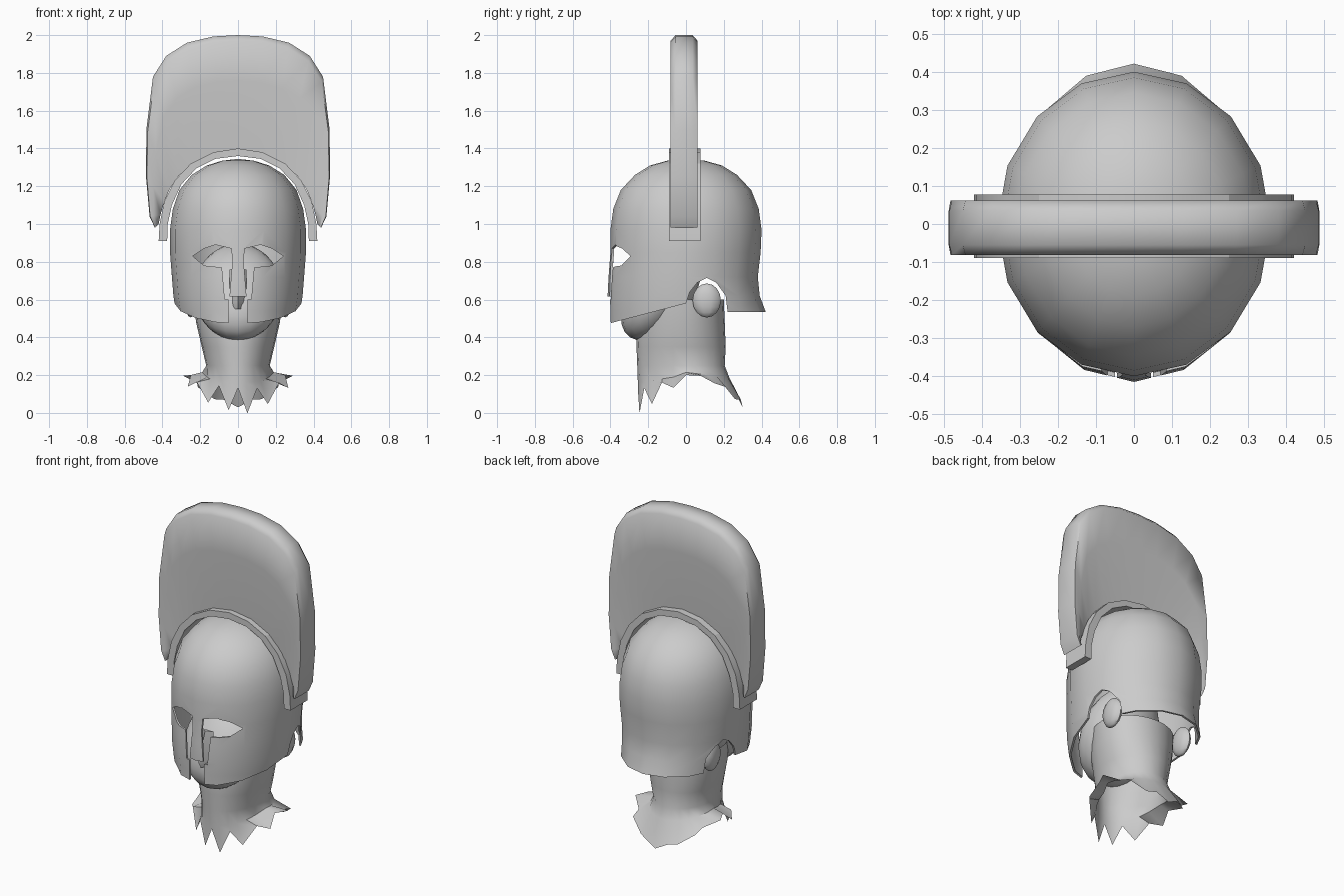
import bpy, bmesh, math, random
from mathutils import Vector

old = bpy.data.objects.get("Cube")
if old:
    bpy.data.objects.remove(old, do_unlink=True)

grey = bpy.data.materials.new("plain_grey")
grey.use_nodes = True
grey.diffuse_color = (0.6, 0.6, 0.6, 1)
grey.node_tree.nodes["Principled BSDF"].inputs["Base Color"].default_value = (0.6, 0.6, 0.6, 1)


def finish(name, bm, angle=40):
    bmesh.ops.recalc_face_normals(bm, faces=bm.faces)
    mesh = bpy.data.meshes.new(name)
    bm.to_mesh(mesh)
    bm.free()
    mesh.materials.append(grey)
    obj = bpy.data.objects.new(name, mesh)
    bpy.context.collection.objects.link(obj)
    smooth(obj, angle)
    return obj


def activate(obj):
    bpy.ops.object.select_all(action='DESELECT')
    obj.select_set(True)
    bpy.context.view_layer.objects.active = obj


def smooth(obj, angle):
    activate(obj)
    bpy.ops.object.shade_smooth_by_angle(angle=math.radians(angle))


def loft(rings, caps=False):
    """Bridge closed rings of points with quads."""
    bm = bmesh.new()
    rows = [[bm.verts.new(p) for p in ring] for ring in rings]
    for a, b in zip(rows, rows[1:]):
        for i in range(len(a)):
            j = (i + 1) % len(a)
            bm.faces.new((a[i], a[j], b[j], b[i]))
    if caps:
        bm.faces.new(rows[0])
        bm.faces.new(rows[-1])
    return bm, rows


def oval(z, rx, front, back, n=16, angle0=0.0):
    """Horizontal ring, with its own depth in front and behind."""
    ring = []
    for i in range(n):
        a = angle0 + math.tau * i / n
        s = math.sin(a)
        ring.append((rx * math.cos(a), s * (back if s > 0 else front), z))
    return ring


def cut(target, outline, to_point, depth):
    """Remove a prism with the given outline from the target."""
    bm, _ = loft([[to_point(u, v, d) for u, v in outline] for d in depth], caps=True)
    cutter = finish("cutter", bm)
    cutter.hide_render = True
    mod = target.modifiers.new("cut", 'BOOLEAN')
    mod.operation, mod.solver, mod.object = 'DIFFERENCE', 'EXACT', cutter
    activate(target)
    bpy.ops.object.modifier_apply(modifier=mod.name)
    bpy.data.objects.remove(cutter, do_unlink=True)


def mirrored(half):
    """Right half of an arch, from foot to top, completed on the other side."""
    return half + [(-x, z) for x, z in reversed(half[:-1])]


# Helmet bowl
profile = [(.44, .31, .41, .45), (.54, .33, .412, .42), (.62, .342, .415, .39),
           (.72, .35, .41, .38), (.85, .36, .40, .395), (.97, .36, .40, .40),
           (1.08, .345, .385, .385), (1.18, .31, .345, .345), (1.26, .245, .27, .27),
           (1.31, .165, .19, .19), (1.335, .085, .10, .10)]
bm, rows = loft([oval(*p) for p in profile])
top = bm.verts.new((0, 0, 1.345))
for i in range(16):
    bm.faces.new((rows[-1][i], rows[-1][(i + 1) % 16], top))
helmet = finish("helmet", bm)
shell = helmet.modifiers.new("shell", 'SOLIDIFY')
shell.thickness = 0.012
shell.offset = -1
activate(helmet)
bpy.ops.object.modifier_apply(modifier="shell")

# Lower rim with ear notches
rim = [(-.6, .475), (-.4, .475), (0, .58), (.02, .64), (.06, .69), (.11, .715),
       (.16, .69), (.21, .62), (.22, .535), (.6, .535), (.6, .2), (-.6, .2)]
cut(helmet, rim, lambda u, v, d: (d, u, v), (-.7, .7))

# Eye openings, nose guard and mouth slot
side = [(.045, .615), (.03, .80), (.035, .87), (.12, .89), (.18, .87), (.24, .83),
        (.18, .78), (.085, .77), (.07, .60), (.05, .60), (.05, .40)]
face_hole = side + [(-x, z) for x, z in reversed(side)]
cut(helmet, face_hole, lambda u, v, d: (u, d, v), (-.7, -.1))
smooth(helmet, 40)

# Arched crest holder
outer = mirrored([(.42, .91), (.415, 1.0), (.39, 1.12), (.335, 1.23), (.25, 1.32),
                  (.13, 1.38), (0, 1.40)])
inner = mirrored([(.375, .91), (.372, 1.0), (.35, 1.10), (.30, 1.21), (.22, 1.295),
                  (.12, 1.345), (0, 1.36)])
bm, _ = loft([[(a, -.09, b), (c, -.09, d), (c, .077, d), (a, .077, b)]
              for (a, b), (c, d) in zip(outer, inner)], caps=True)
finish("crest_holder", bm, 20)

# Plume crest with rounded edge
outer = mirrored([(.44, .98), (.468, 1.04), (.487, 1.25), (.485, 1.5), (.45, 1.78),
                  (.38, 1.89), (.27, 1.96), (.13, 1.993), (0, 2.0)])
inner = mirrored([(.42, 1.0), (.41, 1.05), (.39, 1.12), (.36, 1.19), (.31, 1.26),
                  (.24, 1.32), (.17, 1.36), (.09, 1.385), (0, 1.39)])
half_section = [(0, .045), (.6, .07), (.95, .072), (1, .045)]
section = half_section + [(t, -y) for t, y in reversed(half_section)]
bm, _ = loft([[(c + (a - c) * t, y - .01, d + (b - d) * t) for t, y in section]
              for (a, b), (c, d) in zip(outer, inner)], caps=True)
finish("crest", bm, 60)

# Neck with a torn lower edge
random.seed(4)
n = 24
rings = [oval(.60, .235, .24, .20, n), oval(.48, .222, .265, .205, n),
         oval(.35, .192, .262, .21, n), oval(.25, .168, .258, .205, n)]
collar, torn = [], []
for i in range(n):
    a = math.tau * i / n
    c, s = math.cos(a), math.sin(a)
    spike = i % 2
    if s < 0:
        collar.append((.17 * c, .255 * s, .20 - .04 * abs(s)))
        reach = 1.0 + .5 * abs(c) ** 3
        torn.append((.19 * c * reach, .255 * s,
                     .19 - abs(s) * (.05 + .13 * spike) - .02 * random.random()))
    else:
        collar.append((.19 * c, .23 * s, .215 - .03 * s))
        torn.append(((.25 + .05 * spike) * c, .30 * s, .20 - .17 * s ** 2 + .03 * spike * s))
bm, _ = loft(rings + [collar, torn])
finish("neck", bm)

# Lower face, sheared so that the chin drops forward
bm = bmesh.new()
bmesh.ops.create_uvsphere(bm, u_segments=20, v_segments=14, radius=1)
for v in bm.verts:
    x, y, z = v.co
    v.co = Vector((x * .235, y * .215 - .13, z * .22 + y * .13 + .64))
finish("lower_face", bm)

# Nose
bm, _ = loft([[(-.045, -.30, z), (0, tip, z), (.045, -.30, z)]
              for z, tip in ((.55, -.36), (.59, -.385), (.76, -.32))], caps=True)
finish("nose", bm)

# Ears
for name, sx in (("left_ear", 1), ("right_ear", -1)):
    bm = bmesh.new()
    bmesh.ops.create_uvsphere(bm, u_segments=10, v_segments=8, radius=1)
    for v in bm.verts:
        x, y, z = v.co
        v.co = Vector((sx * .25 + x * .035, y * .075 + .11, z * .09 + .595))
    finish(name, bm)
